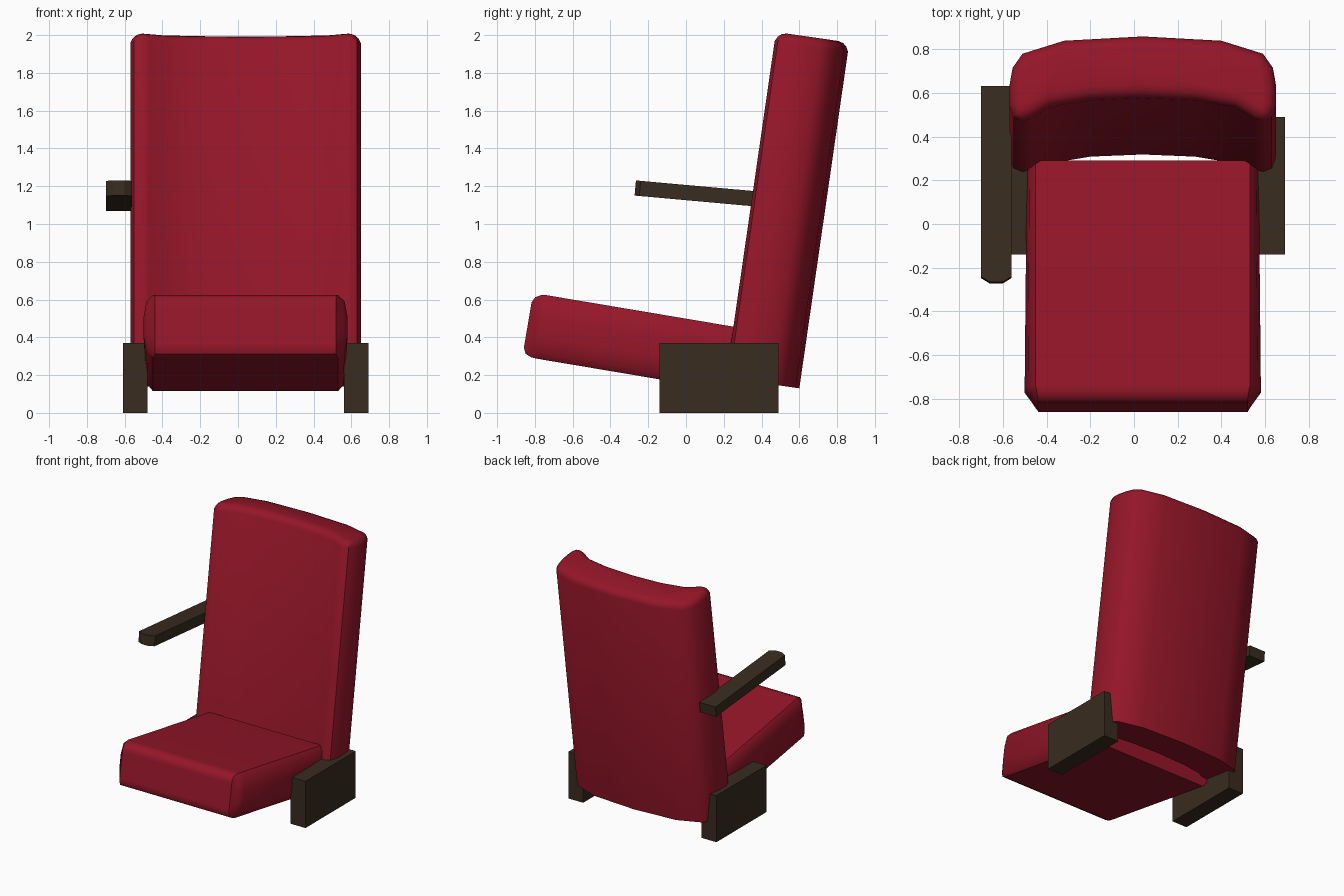
import bpy, bmesh, math
from mathutils import Vector

if "Cube" in bpy.data.objects:
    bpy.data.objects.remove(bpy.data.objects["Cube"])


def material(name, rgb):
    m = bpy.data.materials.new(name)
    m.diffuse_color = (*rgb, 1)
    m.use_nodes = True
    m.node_tree.nodes["Principled BSDF"].inputs["Base Color"].default_value = m.diffuse_color
    return m


RED = material("red_upholstery", (0.3, 0.008, 0.022))
BROWN = material("dark_brown", (0.04, 0.025, 0.014))
CX = 0.04  # centre line of the cushions


def loft(name, rings, mat, smooth=None):
    """Skin a list of equal-length closed rings and cap both ends."""
    bm = bmesh.new()
    vs = [[bm.verts.new(p) for p in r] for r in rings]
    n = len(vs[0])
    for a, b in zip(vs, vs[1:]):
        for i in range(n):
            j = (i + 1) % n
            bm.faces.new((a[i], a[j], b[j], b[i]))
    bm.faces.new(vs[0])
    bm.faces.new(vs[-1])
    bmesh.ops.recalc_face_normals(bm, faces=bm.faces)
    me = bpy.data.meshes.new(name)
    bm.to_mesh(me)
    bm.free()
    me.materials.append(mat)
    ob = bpy.data.objects.new(name, me)
    bpy.context.collection.objects.link(ob)
    if smooth:
        bpy.ops.object.select_all(action='DESELECT')
        ob.select_set(True)
        bpy.context.view_layer.objects.active = ob
        bpy.ops.object.shade_smooth_by_angle(angle=math.radians(smooth))
    return ob


def inset(pts, d):
    """Offset a closed 2D outline (counter-clockwise) inwards."""
    out = []
    for i, p in enumerate(pts):
        p = Vector(p)
        e1 = (p - Vector(pts[i - 1])).normalized()
        e2 = (Vector(pts[(i + 1) % len(pts)]) - p).normalized()
        nrm = (Vector((-e1.y, e1.x)) + Vector((-e2.y, e2.x))).normalized()
        out.append(p + nrm * d)
    return out


# Seat cushion: bulged sections swept forward along the tilted seat
def seat_ring(s, hw, v0, v1, bulge):
    half = [(hw - bulge, 0), (hw - bulge * 0.3, 0.1), (hw, 0.35),
            (hw, 0.65), (hw - bulge * 0.3, 0.9), (hw - bulge, 1)]
    sect = half + [(-x, t) for x, t in reversed(half)]
    ring = []
    for x, t in sect:
        v = v0 + (v1 - v0) * t
        ring.append((CX + x, 0.29 - 0.986 * s - 0.166 * v,
                     0.45 + 0.166 * s - 0.986 * v))
    return ring


loft("seat", [seat_ring(0, 0.53, 0, 0.34, 0.04),
              seat_ring(1.04, 0.54, 0, 0.34, 0.05),
              seat_ring(1.067, 0.52, 0.002, 0.338, 0.035),
              seat_ring(1.10, 0.492, 0.02, 0.325, 0.012),
              seat_ring(1.115, 0.48, 0.05, 0.295, 0.0)], RED, 40)

# Backrest: curved section with forward wings, swept up the leaning axis
right = [(0.24, -0.295), (0.42, -0.325), (0.51, -0.38), (0.55, -0.392),
         (0.59, -0.375), (0.61, -0.32), (0.61, -0.23), (0.595, -0.145),
         (0.55, -0.08), (0.36, -0.02)]
section = ([(0, -0.285)] + right + [(0, 0)]
           + [(-x, p) for x, p in reversed(right)])


def back_ring(w, d):
    return [(CX + x, 0.60 + 0.143 * w + 0.99 * p, 0.13 + 0.99 * w - 0.143 * p)
            for x, p in inset(section, d)]


loft("backrest", [back_ring(0, 0), back_ring(1.80, 0), back_ring(1.825, 0.012),
                  back_ring(1.842, 0.032), back_ring(1.849, 0.06)], RED, 40)

# Side base blocks
for name, x0, x1 in (("left_base_block", -0.61, -0.48),
                     ("right_base_block", 0.56, 0.69)):
    loft(name, [[(x, y, z) for x, y in ((x0, -0.14), (x1, -0.14),
                                        (x1, 0.49), (x0, 0.49))]
                for z in (0, 0.37)], BROWN)

# Single sloping armrest with a clipped front tip
plan = [(-0.70, 0.63), (-0.70, -0.24), (-0.66, -0.265), (-0.60, -0.265),
        (-0.56, -0.24), (-0.56, 0.63)]
loft("armrest", [[(x, y - 0.09 * d, 1.15 + 0.09 * (0.63 - y) - d)
                  for x, y in plan] for d in (0, 0.08)], BROWN)
